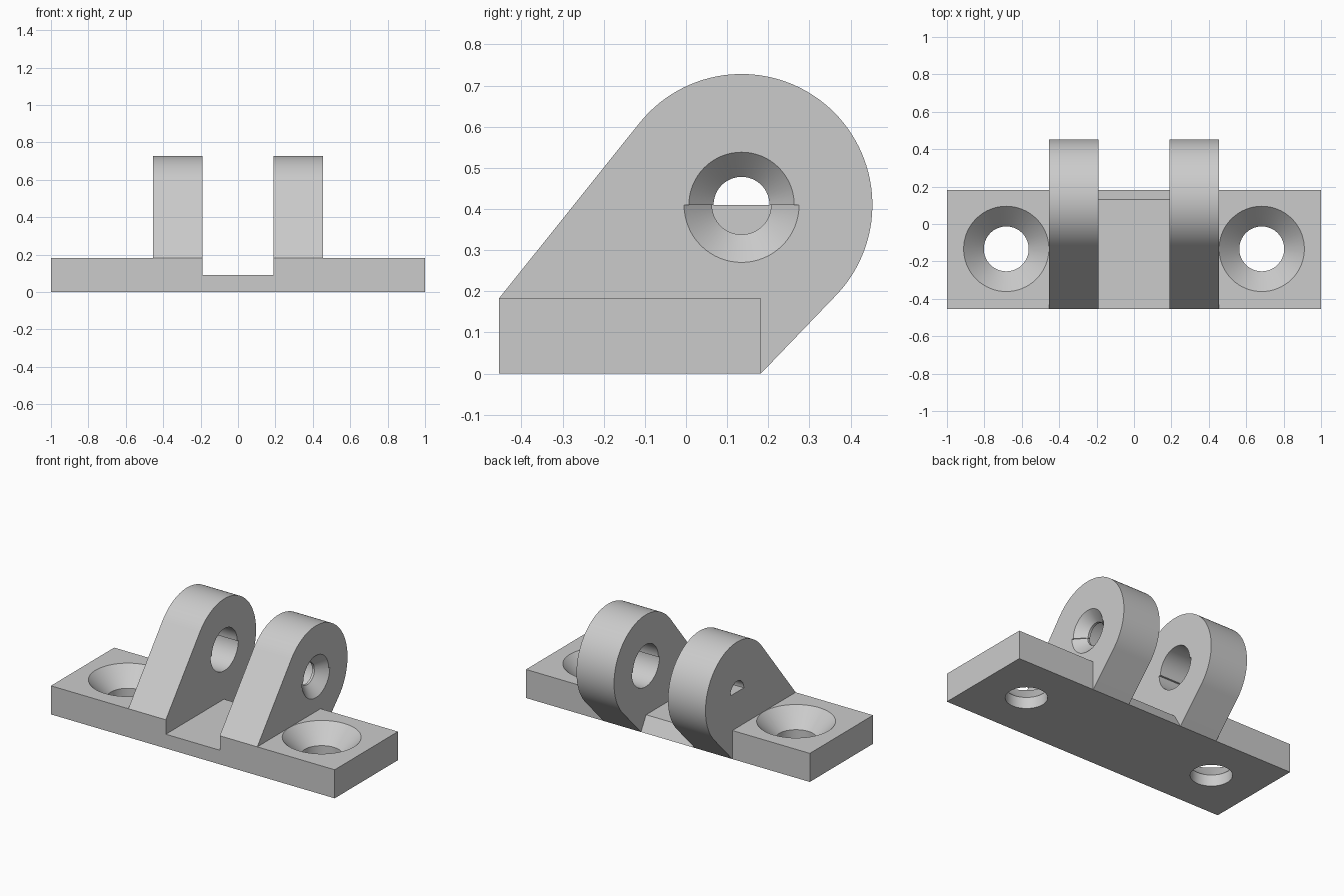
import bpy, bmesh, math
from math import cos, sin, pi, radians

if "Cube" in bpy.data.objects:
    bpy.data.objects.remove(bpy.data.objects["Cube"])

grey = bpy.data.materials.new("light_grey")
grey.diffuse_color = (0.6, 0.6, 0.6, 1)
grey.use_nodes = True
grey.node_tree.nodes["Principled BSDF"].inputs["Base Color"].default_value = grey.diffuse_color

FRONT, BACK, TOP = -0.455, 0.182, 0.182      # base plate limits
IN, OUT = 0.19, 0.4545                       # lug inner and outer faces
CY, CZ, R = 0.135, 0.41, 0.318               # lug eye centre and radius


def loft(name, a, b):
    """Solid between two matching rings of points."""
    bm = bmesh.new()
    va, vb = [bm.verts.new(p) for p in a], [bm.verts.new(p) for p in b]
    n = len(va)
    bm.faces.new(va)
    bm.faces.new(vb)
    for i in range(n):
        j = (i + 1) % n
        bm.faces.new((va[i], va[j], vb[j], vb[i]))
    bmesh.ops.recalc_face_normals(bm, faces=bm.faces)
    me = bpy.data.meshes.new(name)
    bm.to_mesh(me)
    bm.free()
    ob = bpy.data.objects.new(name, me)
    bpy.context.collection.objects.link(ob)
    me.materials.append(grey)
    return ob


def prism(name, outline, x0, x1):
    """Side outline (y, z) extruded along x."""
    return loft(name, [(x0, y, z) for y, z in outline], [(x1, y, z) for y, z in outline])


def cut(ob, cutter):
    m = ob.modifiers.new("cut", 'BOOLEAN')
    m.operation, m.solver, m.object = 'DIFFERENCE', 'EXACT', cutter
    bpy.context.view_layer.objects.active = ob
    bpy.ops.object.modifier_apply(modifier=m.name)
    bpy.data.objects.remove(cutter)


def disc(x, y, z, r, n=64):
    return [(x + r * cos(2 * pi * i / n), y + r * sin(2 * pi * i / n), z) for i in range(n)]


def eye_ring(x, upper, lower, n=32):
    """Ring across x whose lower half may be wider, or flat when lower is 0."""
    pts = [(x, CY + upper * cos(pi * i / n), CZ + upper * sin(pi * i / n)) for i in range(n + 1)]
    if lower:
        pts += [(x, CY - lower * cos(pi * i / n), CZ - lower * sin(pi * i / n)) for i in range(n + 1)]
    return pts


# Lug outline: flat foot, 45 degree underside, round eye, tangent front slope
d = math.hypot(FRONT - CY, TOP - CZ)
end = math.atan2(TOP - CZ, FRONT - CY) + 2 * pi - math.acos(R / d)
start = radians(-45)
lug_outline = [(FRONT, 0), (BACK, 0)]
for i in range(61):
    t = start + (end - start) * i / 60
    lug_outline.append((CY + R * cos(t), CZ + R * sin(t)))
lug_outline.append((FRONT, TOP))

plate_outline = [(FRONT, 0), (BACK, 0), (BACK, TOP), (FRONT, TOP)]
parts = []
for side, s in (("left", -1), ("right", 1)):
    # Mounting wing with countersunk screw hole
    wing = prism(side + "_wing", plate_outline, s * OUT, s)
    hx, hy = s * 0.683, -0.133
    cut(wing, loft("drill", disc(hx, hy, -0.1, 0.12), disc(hx, hy, 0.12, 0.12)))
    cut(wing, loft("sink", disc(hx, hy, 0.072, 0.12), disc(hx, hy, TOP + 0.001, 0.229)))
    # Lug with wide inner bore
    lug = prism(side + "_lug", lug_outline, s * IN, s * OUT)
    cut(lug, loft("bore", eye_ring(s * (IN - 0.05), 0.128, 0.14), eye_ring(s * 0.38, 0.128, 0.14)))
    if s > 0:   # countersunk outer face with narrow throat
        cut(lug, loft("throat", eye_ring(0.35, 0.068, 0.072), eye_ring(0.42, 0.068, 0.072)))
        cut(lug, loft("sink", eye_ring(0.395, 0.068, 0.072), eye_ring(OUT + 0.001, 0.129, 0.141)))
    else:       # half-round opening in the outer wall
        cut(lug, loft("slot", eye_ring(-0.35, 0.068, 0), eye_ring(-0.5, 0.068, 0)))
    parts += [wing, lug]

# Low bridge between the lugs, bevelled at the back
parts.append(prism("bridge", [(FRONT, 0), (BACK, 0), (0.13, 0.09), (FRONT, 0.09)], -IN, IN))

bpy.ops.object.select_all(action='DESELECT')
for ob in parts:
    ob.select_set(True)
bpy.context.view_layer.objects.active = parts[0]
bpy.ops.object.shade_smooth_by_angle(angle=radians(25))
